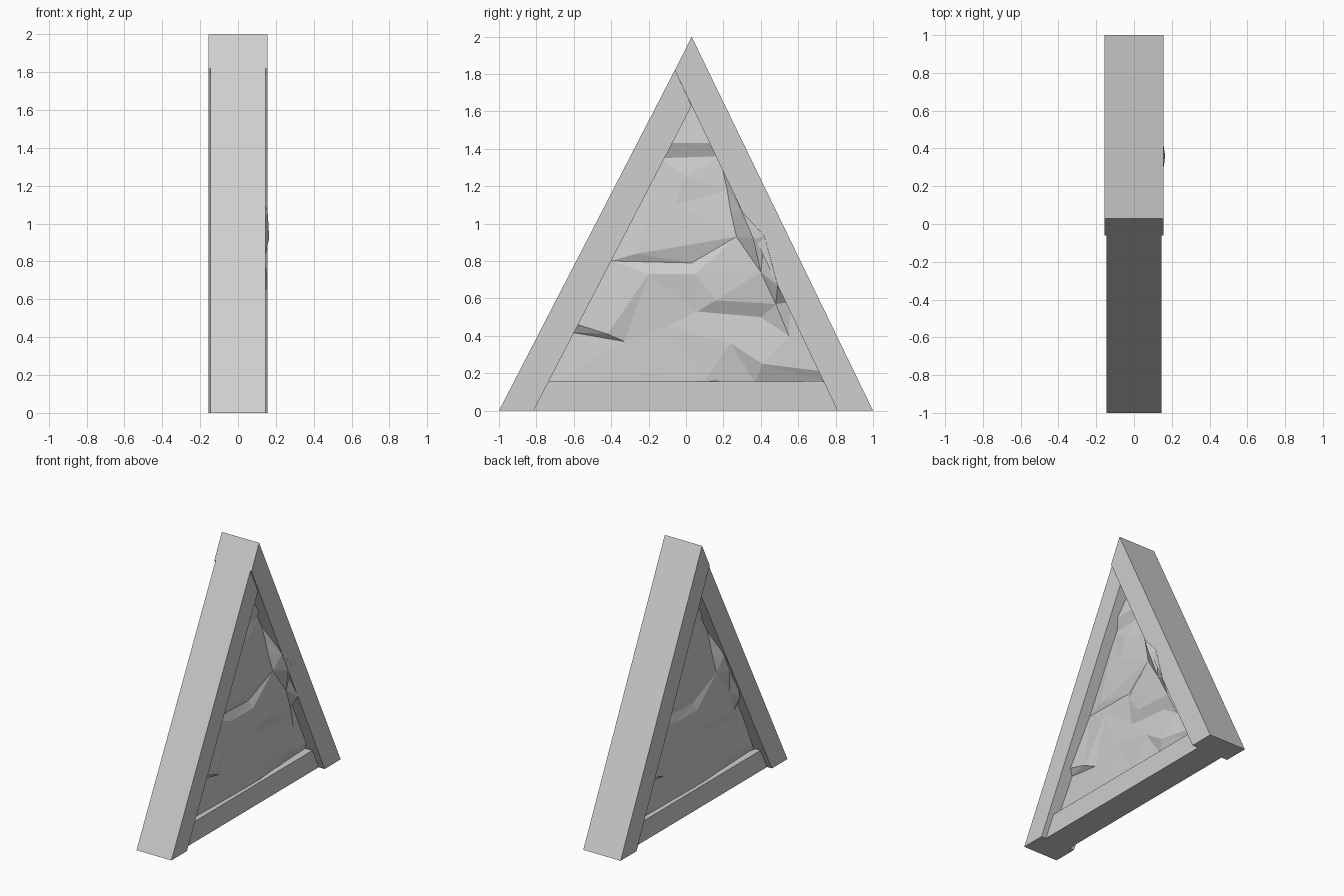
import bpy
import bmesh
from mathutils import Vector
from mathutils.geometry import delaunay_2d_cdt

cube = bpy.data.objects.get("Cube")
if cube:
    bpy.data.objects.remove(cube, do_unlink=True)

# One flat stone colour
stone = bpy.data.materials.new("pale grey stone")
stone.use_nodes = True
grey = (0.62, 0.62, 0.62, 1)
stone.diffuse_color = grey
stone.node_tree.nodes["Principled BSDF"].inputs["Base Color"].default_value = grey


def add_object(name, bm):
    mesh = bpy.data.meshes.new(name)
    bm.to_mesh(mesh)
    bm.free()
    mesh.materials.append(stone)
    obj = bpy.data.objects.new(name, mesh)
    bpy.context.collection.objects.link(obj)
    return obj


def add_beam(name, profile, half_width):
    """Extrude a side profile (y, z) across x."""
    bm = bmesh.new()
    face = bm.faces.new([bm.verts.new((-half_width, y, z)) for y, z in profile])
    extruded = bmesh.ops.extrude_face_region(bm, geom=[face])
    moved = [v for v in extruded["geom"] if isinstance(v, bmesh.types.BMVert)]
    bmesh.ops.translate(bm, verts=moved, vec=(2 * half_width, 0, 0))
    bmesh.ops.recalc_face_normals(bm, faces=bm.faces)
    add_object(name, bm)


# Triangular frame: the back beam runs over the top of the front beam
add_beam("back_beam", [(1, 0), (.03, 2), (-.06, 1.82), (.81, 0)], .155)
add_beam("front_beam", [(-1, 0), (-.815, 0), (.03, 1.63), (-.06, 1.82)], .145)
add_beam("bottom_beam", [(-.82, 0), (.815, 0), (.735, .155), (-.735, .155)], .105)

# Rough rock infill, (y, z, depth); each ledge is a lip above a recess
border = [(-.79, .1, .06), (.79, .1, .05), (.56, .58, .07), (.03, 1.68, .05)]
lips = [(-.1, 1.43, .085), (.15, 1.43, .08),
        (-.26, .84, .08), (.27, .93, .1),
        (.16, .59, .1), (.48, .57, .1),
        (-.61, .47, .085), (-.42, .41, .09),
        (.41, .25, .1), (.73, .21, .07)]
recesses = [(-.14, 1.35, .055), (.18, 1.36, .05),
            (-.4, .8, .06), (.03, .79, .065),
            (.06, .53, .07), (.4, .5, .065),
            (-.62, .42, .05), (-.33, .37, .07),
            (.37, .15, .06), (.73, .16, .045)]
lumps = [(0, 1.25, .075), (-.06, 1.1, .075), (.22, 1.18, .07), (-.2, .73, .085),
         (.05, .73, .09), (-.1, .45, .075), (.24, .36, .09), (-.2, .2, .075),
         (.1, .16, .08), (.55, .4, .075)]
# Lump that spills over the back beam
spill = [(.3, 1.06, .157), (.36, .92, .165), (.42, .93, .156), (.49, .67, .157),
         (.4, .74, .12), (.24, 1.06, .085)]
points = border + lips + recesses + lumps + spill

# Keep each ledge edge intact in the triangulation
first_lip = len(border)
ledges = [(i, i + 1) for i in range(first_lip, first_lip + len(lips + recesses), 2)]


def add_rock(name, turn, mid, relief):
    flat = [Vector((y, z)) for y, z, d in points]
    out, _, faces, origins, _, _ = delaunay_2d_cdt(flat, ledges, [], 0, 1e-5)
    bm = bmesh.new()
    verts = []
    for co, origin in zip(out, origins):
        depth = points[origin[0]][2] if origin else mid
        depth = mid + (depth - mid) * relief
        y = co.x if turn > 0 else .04 - co.x
        verts.append(bm.verts.new((turn * depth, y, co.y)))
    for face in faces:
        bm.faces.new([verts[i] for i in face])
    bmesh.ops.recalc_face_normals(bm, faces=bm.faces)
    bm.normal_update()
    # Make the sheet face outward
    if sum(f.normal.x * f.calc_area() for f in bm.faces) * turn < 0:
        bmesh.ops.reverse_faces(bm, faces=bm.faces)
    add_object(name, bm)


add_rock("left_rock_panel", 1, .07, 1)
add_rock("right_rock_panel", -1, .07, .75)
